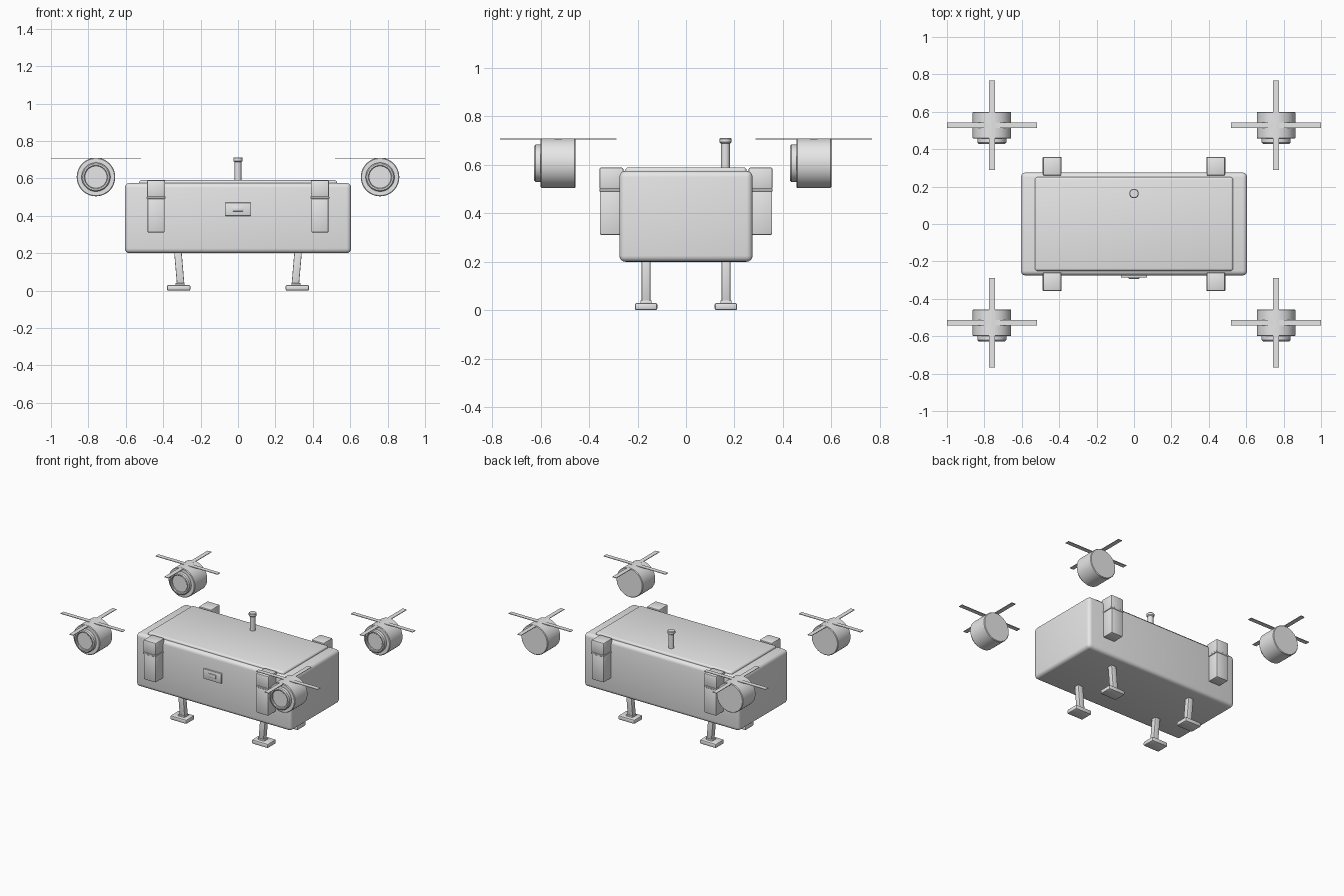
import bpy, bmesh, math
from mathutils import Matrix, Vector

old = bpy.data.objects.get("Cube")
if old:
    bpy.data.objects.remove(old, do_unlink=True)

grey = bpy.data.materials.new("light_grey")
grey.use_nodes = True
grey.diffuse_color = (0.8, 0.8, 0.8, 1)
grey.node_tree.nodes["Principled BSDF"].inputs["Base Color"].default_value = (0.8, 0.8, 0.8, 1)


def finish(name, bm, loc=(0, 0, 0)):
    bmesh.ops.recalc_face_normals(bm, faces=bm.faces)
    mesh = bpy.data.meshes.new(name)
    bm.to_mesh(mesh)
    bm.free()
    mesh.materials.append(grey)
    obj = bpy.data.objects.new(name, mesh)
    obj.location = loc
    bpy.context.collection.objects.link(obj)
    bpy.ops.object.select_all(action='DESELECT')
    obj.select_set(True)
    bpy.context.view_layer.objects.active = obj
    bpy.ops.object.shade_smooth_by_angle(angle=math.radians(35))
    return obj


def box(name, size, loc, bevel=0.0, segments=3, shear_x=0.0):
    """Box with rounded edges; shear_x slides the top sideways."""
    bm = bmesh.new()
    bmesh.ops.create_cube(bm, size=1, matrix=Matrix.Diagonal((*size, 1)))
    if bevel:
        bmesh.ops.bevel(bm, geom=bm.edges[:], offset=bevel, segments=segments,
                        profile=0.5, affect='EDGES')
    for v in bm.verts:
        v.co.x += shear_x * v.co.z / size[2]
    return finish(name, bm, loc)


def lathe(name, profile, loc, along_y=False, steps=48):
    """Turn (radius, height) points around z, or around y."""
    bm = bmesh.new()
    verts = [bm.verts.new((r, 0, h)) for r, h in profile]
    edges = [bm.edges.new(pair) for pair in zip(verts, verts[1:])]
    bmesh.ops.spin(bm, geom=verts + edges, cent=(0, 0, 0), axis=(0, 0, 1),
                   angle=math.tau, steps=steps)
    bmesh.ops.remove_doubles(bm, verts=bm.verts, dist=0.0002)
    if along_y:
        bm.transform(Matrix.Rotation(-math.pi / 2, 4, 'X'))
    return finish(name, bm, loc)


# Main case and lid
box("case_body", (1.21, 0.55, 0.375), (0, 0, 0.3875), 0.025, 4)
box("case_lid", (1.06, 0.5, 0.04), (0, 0, 0.57), 0.012)

# Front plate with a raised handle bar
box("front_plate", (0.14, 0.02, 0.07), (0, -0.276, 0.435), 0.003, 2)
box("plate_handle", (0.06, 0.014, 0.026), (0, -0.286, 0.437), 0.003, 2)

# Antenna
lathe("antenna", [(0, 0.58), (0.018, 0.58), (0.018, 0.688), (0.022, 0.69),
                  (0.025, 0.694), (0.025, 0.708), (0.022, 0.712), (0, 0.712)],
      (0, 0.163, 0), steps=32)

# Motor outline: drum with a recessed ring on its front
motor = [(0, 0.072), (0.099, 0.072), (0.103, 0.068), (0.103, -0.068),
         (0.099, -0.072), (0.077, -0.072), (0.077, -0.093), (0.071, -0.099),
         (0.063, -0.099), (0.059, -0.095), (0.059, -0.086), (0, -0.086)]

for sx, side in ((1, "left"), (-1, "right")):
    for sy, end in ((1, "back"), (-1, "front")):
        tag = f"{end}_{side}"

        # Latch on the long side of the case
        x, y = sx * 0.438, sy * 0.308
        box("latch_top_" + tag, (0.097, 0.098, 0.088), (x, y, 0.545), 0.006, 2)
        box("latch_band_" + tag, (0.1, 0.1, 0.013), (x, y, 0.497), 0.002, 1)
        box("latch_base_" + tag, (0.092, 0.096, 0.185), (x, y, 0.4035), 0.006, 2)

        # Leg leaning in towards the foot
        y = sy * 0.165
        box("leg_" + tag, (0.04, 0.037, 0.2), (sx * 0.314, y, 0.12), 0.004, 2,
            shear_x=sx * 0.017)
        box("ankle_" + tag, (0.05, 0.046, 0.014), (sx * 0.31, y, 0.033), 0.003, 2)
        box("foot_" + tag, (0.126, 0.093, 0.03), (sx * 0.317, y, 0.015), 0.008, 2)

        # Motor and crossed propeller blades
        x, y = sx * 0.7595, sy * 0.528
        lathe("motor_" + tag, motor, (x, y, 0.607), along_y=True)
        box("blade_across_" + tag, (0.481, 0.03, 0.004), (x, y, 0.707))
        box("blade_along_" + tag, (0.03, 0.481, 0.004), (x, y, 0.707))
